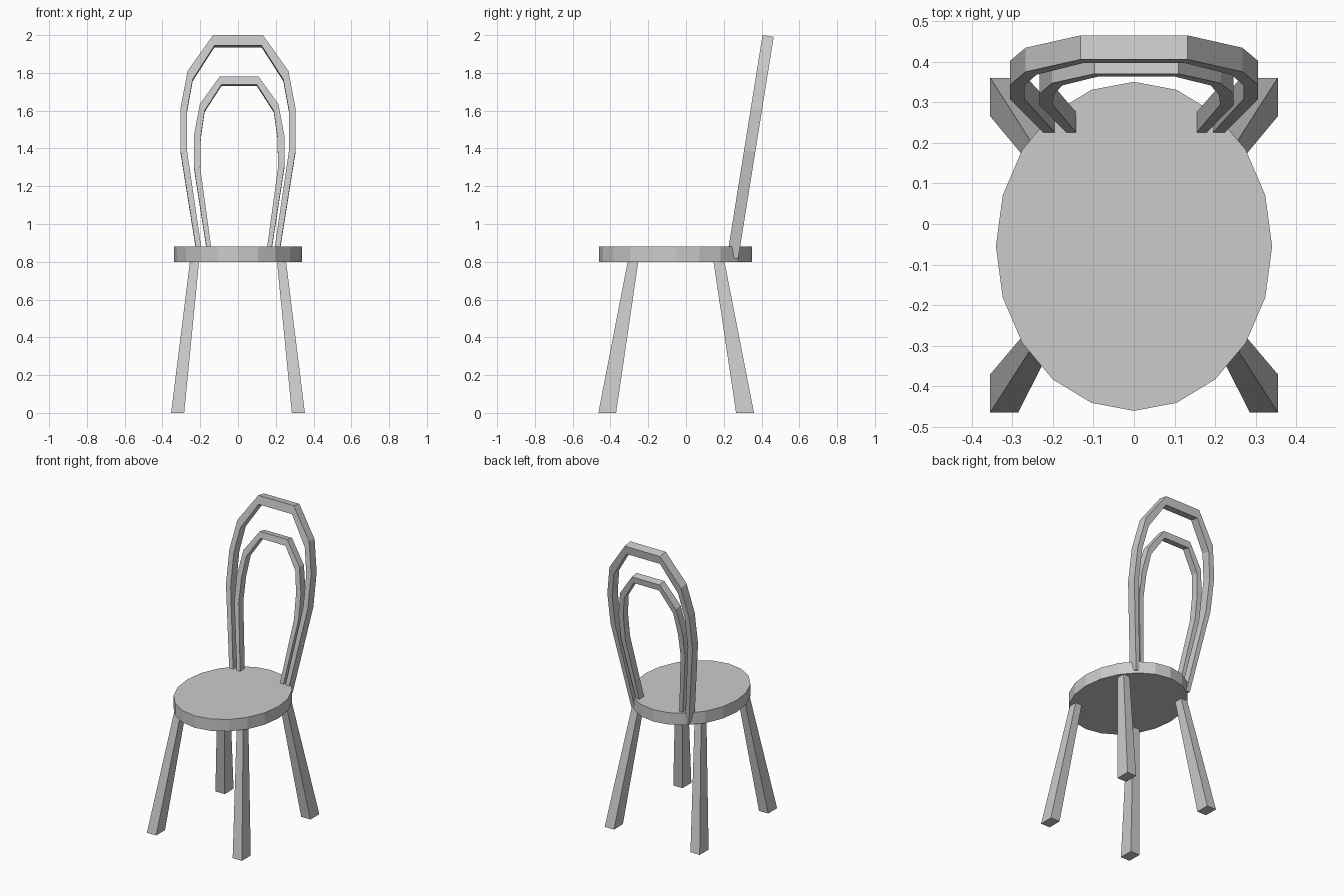
import bpy, bmesh
from math import sin, cos, atan
from mathutils import Vector

if "Cube" in bpy.data.objects:
    bpy.data.objects.remove(bpy.data.objects["Cube"])

SLOPE = 0.16
LEAN = atan(SLOPE)


def add_mesh(name, verts, faces):
    me = bpy.data.meshes.new(name)
    me.from_pydata(verts, [], faces)
    bm = bmesh.new()
    bm.from_mesh(me)
    bmesh.ops.recalc_face_normals(bm, faces=bm.faces)
    bm.to_mesh(me)
    bm.free()
    ob = bpy.data.objects.new(name, me)
    bpy.context.collection.objects.link(ob)
    return ob


def loft(name, rings):
    """Skin a list of four-sided rings and cap both ends."""
    verts = [v for r in rings for v in r]
    faces = [(0, 1, 2, 3), tuple(len(verts) - 4 + i for i in range(4))]
    for k in range(len(rings) - 1):
        for i in range(4):
            j = (i + 1) % 4
            faces.append((4*k + i, 4*k + j, 4*k + 4 + j, 4*k + 4 + i))
    return add_mesh(name, verts, faces)


def rect(x0, x1, y0, y1, z):
    return [(x0, y0, z), (x1, y0, z), (x1, y1, z), (x0, y1, z)]


# Oval seat with 20 sides
bpy.ops.mesh.primitive_cylinder_add(vertices=20, radius=1, depth=0.08,
                                    location=(0, -0.055, 0.84))
seat = bpy.context.object
seat.name = "seat"
seat.scale = (0.34, 0.405, 1)

# Splayed, tapered legs
for s, side in ((-1, "left"), (1, "right")):
    for part, foot, top in (("front", (-0.464, -0.37), (-0.308, -0.252)),
                            ("back", (0.265, 0.36), (0.145, 0.203))):
        loft(f"{part}_leg_{side}", [
            rect(s*0.285, s*0.354, *foot, 0),
            rect(s*0.206, s*0.254, *top, 0.805)])


# Back hoops: half profile of (outer x, outer z, inner x, inner z), foot to top
def hoop(name, half, depth, shift):
    back = Vector((0, cos(LEAN), -sin(LEAN))) * depth

    def ring(s, p):
        front = [Vector((shift + s*x, 0.405 + (z - 2.0)*SLOPE, z))
                 for x, z in (p[:2], p[2:])]
        return [front[0], front[1], front[1] + back, front[0] + back]

    loft(name, [ring(-1, p) for p in half] + [ring(1, p) for p in reversed(half)])


hoop("outer_back_hoop", [
    (0.215, 0.825, 0.187, 0.825), (0.305, 1.39, 0.27, 1.39),
    (0.305, 1.61, 0.27, 1.60), (0.267, 1.81, 0.24, 1.765),
    (0.132, 2.0, 0.125, 1.945)], 0.06, 0)
hoop("inner_back_hoop", [
    (0.165, 0.825, 0.141, 0.825), (0.239, 1.30, 0.206, 1.30),
    (0.239, 1.47, 0.203, 1.46), (0.208, 1.635, 0.183, 1.60),
    (0.103, 1.78, 0.094, 1.738)], 0.05, 0.006)
